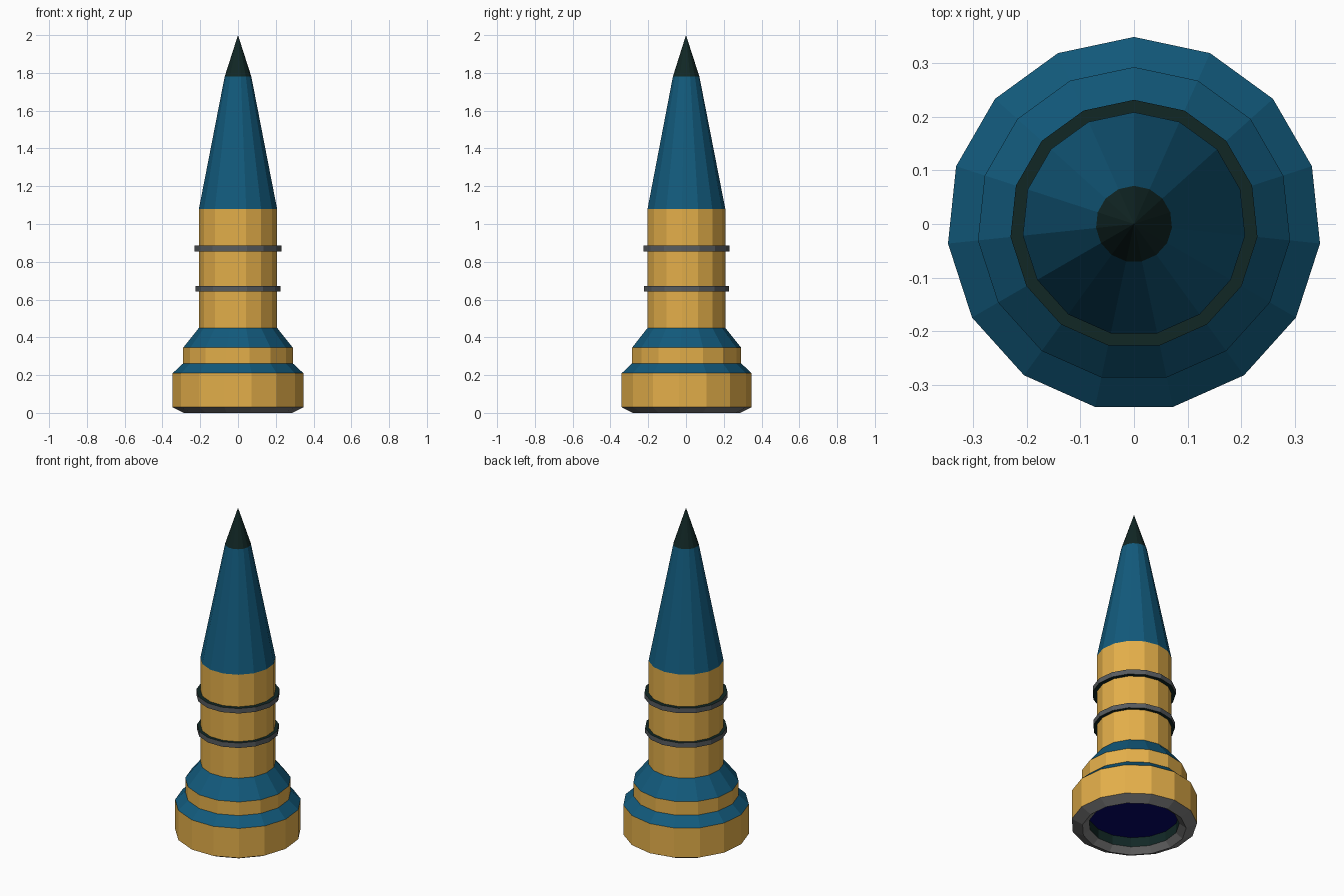
import bpy, bmesh, math

if "Cube" in bpy.data.objects:
    bpy.data.objects.remove(bpy.data.objects["Cube"])

SIDES = 15


def srgb(r, g, b):
    def lin(c):
        c /= 255
        return c / 12.92 if c <= 0.04045 else ((c + 0.055) / 1.055) ** 2.4
    return (lin(r), lin(g), lin(b), 1)


def material(name, rgb):
    m = bpy.data.materials.new(name)
    m.diffuse_color = srgb(*rgb)
    m.use_nodes = True
    m.node_tree.nodes["Principled BSDF"].inputs["Base Color"].default_value = m.diffuse_color
    return m


gold = material("gold", (228, 175, 74))
blue = material("deep_blue", (18, 90, 124))
dark = material("dark_green", (17, 39, 37))
grey = material("band_grey", (88, 92, 95))
rim_grey = material("rim_grey", (122, 122, 122))
navy = material("navy", (4, 4, 104))


def lathe(name, profile, mats):
    """Revolve (radius, z) points listed bottom to top on the outside; one material per segment."""
    bm = bmesh.new()
    rings = []
    for r, z in profile:
        if r == 0:
            rings.append([bm.verts.new((0, 0, z))] * SIDES)
            continue
        ring = []
        for i in range(SIDES):
            a = math.pi / 2 + 2 * math.pi * i / SIDES
            ring.append(bm.verts.new((r * math.cos(a), r * math.sin(a), z)))
        rings.append(ring)
    slots = list(dict.fromkeys(mats))
    for lower, upper, mat in zip(rings, rings[1:], mats):
        for i in range(SIDES):
            j = (i + 1) % SIDES
            corners = dict.fromkeys([lower[i], lower[j], upper[j], upper[i]])
            bm.faces.new(list(corners)).material_index = slots.index(mat)
    me = bpy.data.meshes.new(name)
    bm.to_mesh(me)
    bm.free()
    for m in slots:
        me.materials.append(m)
    ob = bpy.data.objects.new(name, me)
    bpy.context.collection.objects.link(ob)
    return ob


# recessed underside: disc, dark wall, bevelled rim
lathe("base_disc", [(0, 0.088), (0.25, 0.088)], [navy])
lathe("base_rim", [(0.25, 0.088), (0.25, 0.03), (0.288, 0), (0.348, 0.03)],
      [dark, rim_grey, rim_grey])

# stepped base: gold drums with blue shoulders
lathe("stepped_base",
      [(0.348, 0.03), (0.348, 0.21), (0.292, 0.262), (0.292, 0.345), (0.208, 0.45)],
      [gold, blue, gold, blue])

# main tube, nose cone and tip
lathe("body_tube", [(0.208, 0.45), (0.208, 1.08)], [gold])
lathe("nose_cone", [(0.208, 1.08), (0.071, 1.78)], [blue])
lathe("nose_tip", [(0.071, 1.78), (0, 2.0)], [dark])

# thin bands around the tube
for name, r, z in (("lower_band", 0.227, 0.643), ("upper_band", 0.231, 0.855)):
    lathe(name, [(0.207, z), (r, z), (r, z + 0.03), (0.207, z + 0.03)],
          [dark, grey, dark])
